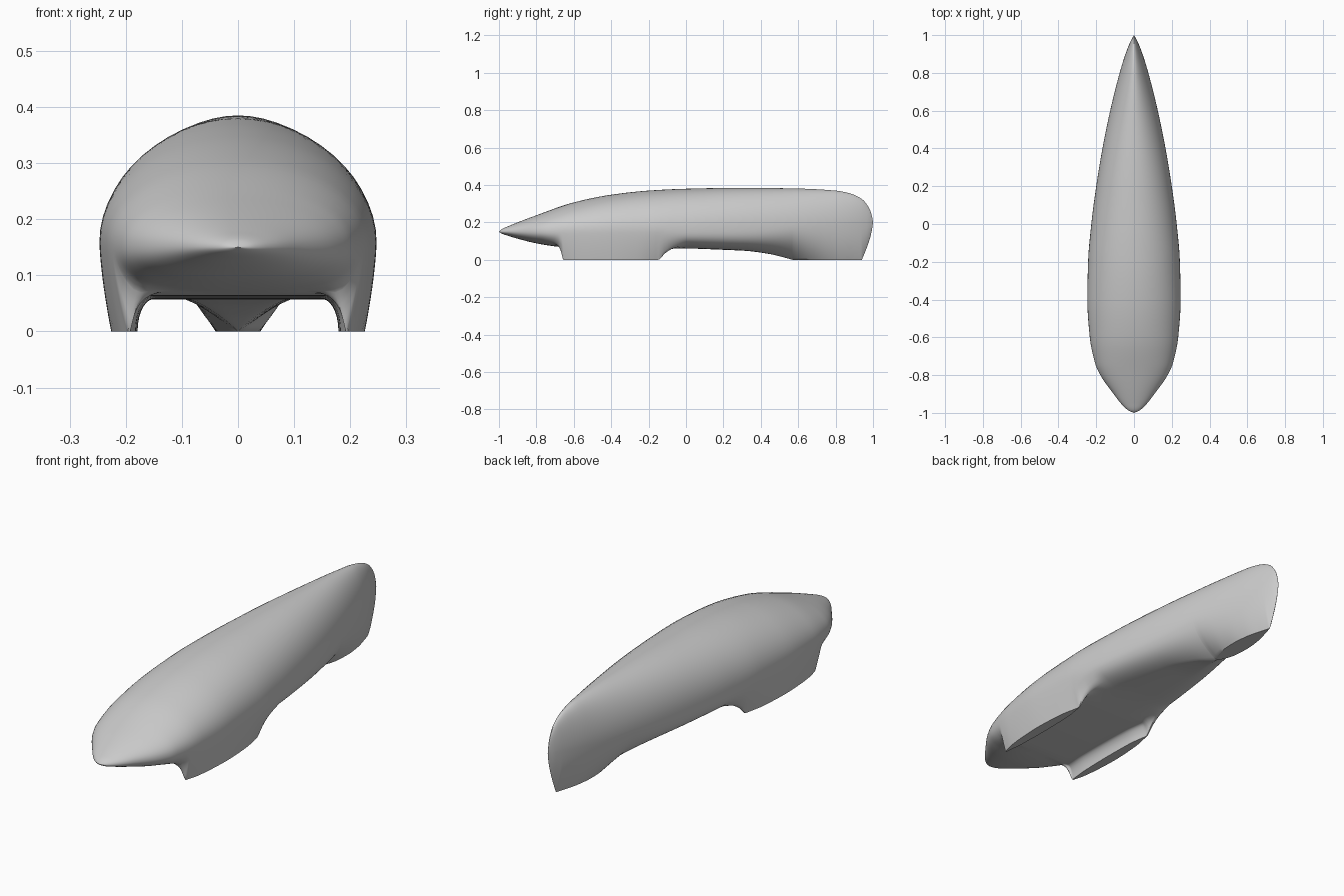
import bpy, bmesh
from math import sin, cos, pi

if "Cube" in bpy.data.objects:
    bpy.data.objects.remove(bpy.data.objects["Cube"])


def curve(*pts):
    """Smooth monotone interpolation through (y, value) pairs."""
    xs, vs = [p[0] for p in pts], [p[1] for p in pts]
    n = len(pts)
    d = [(vs[i + 1] - vs[i]) / (xs[i + 1] - xs[i]) for i in range(n - 1)]
    m = [d[0]]
    for a, b in zip(d, d[1:]):
        m.append(2 * a * b / (a + b) if a * b > 0 else 0)
    m.append(d[-1])

    def f(x):
        if x <= xs[0]:
            return vs[0]
        if x >= xs[-1]:
            return vs[-1]
        i = max(k for k in range(n - 1) if xs[k] <= x)
        h = xs[i + 1] - xs[i]
        t = (x - xs[i]) / h
        return ((2*t**3 - 3*t*t + 1) * vs[i] + (t**3 - 2*t*t + t) * h * m[i]
                + (3*t*t - 2*t**3) * vs[i + 1] + (t**3 - t*t) * h * m[i + 1])
    return f


# Body outlines along y: half width, roof, widest height, belly
width = curve((-1, 0), (-.99, .025), (-.96, .06), (-.9, .108), (-.8, .178), (-.74, .205),
              (-.6, .234), (-.4, .247), (-.2, .243), (0, .226), (.2, .2), (.4, .167),
              (.6, .126), (.8, .076), (.9, .045), (.97, .017), (1, 0))
roof = curve((-1, .15), (-.985, .164), (-.95, .18), (-.8, .238), (-.6, .307), (-.4, .348),
             (-.2, .37), (0, .38), (.3, .385), (.6, .381), (.8, .37), (.88, .354),
             (.94, .325), (.98, .275), (.995, .23), (1, .2))
waist = curve((-1, .15), (-.4, .16), (.2, .17), (.6, .185), (1, .2))
belly = curve((-1, .15), (-.985, .14), (-.95, .128), (-.9, .113), (-.8, .088), (-.7, .072),
              (-.6, .063), (-.2, .057), (0, .06), (.3, .056), (1, .055))
roof_pow = curve((-1, 2), (.2, 2.05), (1, 1.7))
belly_pow = curve((-1, 2.1), (-.7, 2.5), (0, 3), (1, 2.8))

# Front wheel fairings: how far lowered, inner and outer foot edge
front_drop = curve((-.77, 0), (-.71, .06), (-.685, .17), (-.67, .45), (-.655, 1),
                   (-.15, 1), (-.11, .55), (-.07, .25), (0, 0))
foot_in = curve((-.655, .192), (-.55, .182), (-.4, .179), (-.25, .182), (-.15, .195))
foot_out = curve((-.655, .196), (-.6, .211), (-.5, .222), (-.4, .226), (-.25, .218), (-.15, .199))

# Tail fairing: how far lowered, foot half width, bottom edge
tail_drop = curve((.05, 0), (.3, .12), (.45, .45), (.53, .8), (.57, 1))
tail_foot = curve((.57, 0), (.6, .018), (.67, .037), (.74, .04), (.82, .032), (.9, .012), (.94, 0))
tail_edge = curve((.94, 0), (.965, .06), (.985, .12), (.996, .17), (1, .2))

UP, SIDE, FOOT, FILLET, FLAT = 14, 10, 2, 7, 5
LOW = SIDE + FOOT + FILLET + FLAT
CREASE = SIDE + FOOT + FILLET


def plain_belly(y, i):
    a, e = pi / 2 * i / LOW, 2 / belly_pow(y)
    c, s = max(cos(a), 0), sin(a)
    if i == LOW:
        c = 0
    return width(y) * c**e, waist(y) - (waist(y) - belly(y)) * s**e


def front_fairing(y, i):
    xi, xo = foot_in(y), foot_out(y)
    if i <= SIDE:
        s = i / SIDE
        return width(y) - (width(y) - xo) * s**1.5, waist(y) * (1 - s)
    if i <= SIDE + FOOT:
        return xo + (xi - xo) * (i - SIDE) / FOOT, 0
    if i <= CREASE:
        a = pi / 2 * (i - SIDE - FOOT) / FILLET
        return xi - .03 * (1 - cos(a)), belly(y) * sin(a)
    return (xi - .03) * (LOW - i) / FLAT, belly(y)


def tail_fairing(y, i):
    wf, edge = min(tail_foot(y), width(y)), tail_edge(y)
    if i <= CREASE:
        s = i / CREASE
        return width(y) - (width(y) - wf) * s**2.3, waist(y) + (edge - waist(y)) * s
    return wf * (LOW - i) / FLAT, edge


def half_section(y):
    pts = []
    e = 2 / roof_pow(y)
    for i in range(UP):
        a = pi / 2 * i / UP
        pts.append((width(y) * sin(a)**e, waist(y) + (roof(y) - waist(y)) * cos(a)**e))
    f, g = front_drop(y), tail_drop(y)
    for i in range(LOW + 1):
        x, z = plain_belly(y, i)
        for k, shape in ((f, front_fairing), (g, tail_fairing)):
            if k > 0:
                bx, bz = shape(y, i)
                x, z = x + (bx - x) * k, z + (bz - z) * k
        pts.append((x, max(z, 0)))
    return pts


# Stations: denser at both tips and at the fairing ends
ys = {round(-cos(pi * k / 130), 4) for k in range(1, 130)}
ys |= {round(-.72 + .005 * k, 4) for k in range(16)}
ys |= {round(-.17 + .01 * k, 4) for k in range(12)}
ys |= {.57, .94}

# Loft the whole shell
bm = bmesh.new()
rings = []
for y in sorted(ys):
    h = half_section(y)
    loop = h + [(-x, z) for x, z in h[-2:0:-1]]
    rings.append([bm.verts.new((x, y, z)) for x, z in loop])
n = len(rings[0])
for a, b in zip(rings, rings[1:]):
    for i in range(n):
        j = (i + 1) % n
        bm.faces.new((a[i], a[j], b[j], b[i]))
for ring, tip in ((rings[0], (0, -1, .15)), (rings[-1], (0, 1, .2))):
    v = bm.verts.new(tip)
    for i in range(n):
        bm.faces.new((ring[i], ring[(i + 1) % n], v))
bmesh.ops.remove_doubles(bm, verts=bm.verts, dist=1e-5)
bmesh.ops.recalc_face_normals(bm, faces=bm.faces)

mesh = bpy.data.meshes.new("streamlined_body")
bm.to_mesh(mesh)
bm.free()
body = bpy.data.objects.new("streamlined_body", mesh)
bpy.context.collection.objects.link(body)
bpy.context.view_layer.objects.active = body
body.select_set(True)
bpy.ops.object.shade_smooth_by_angle(angle=pi / 4)
